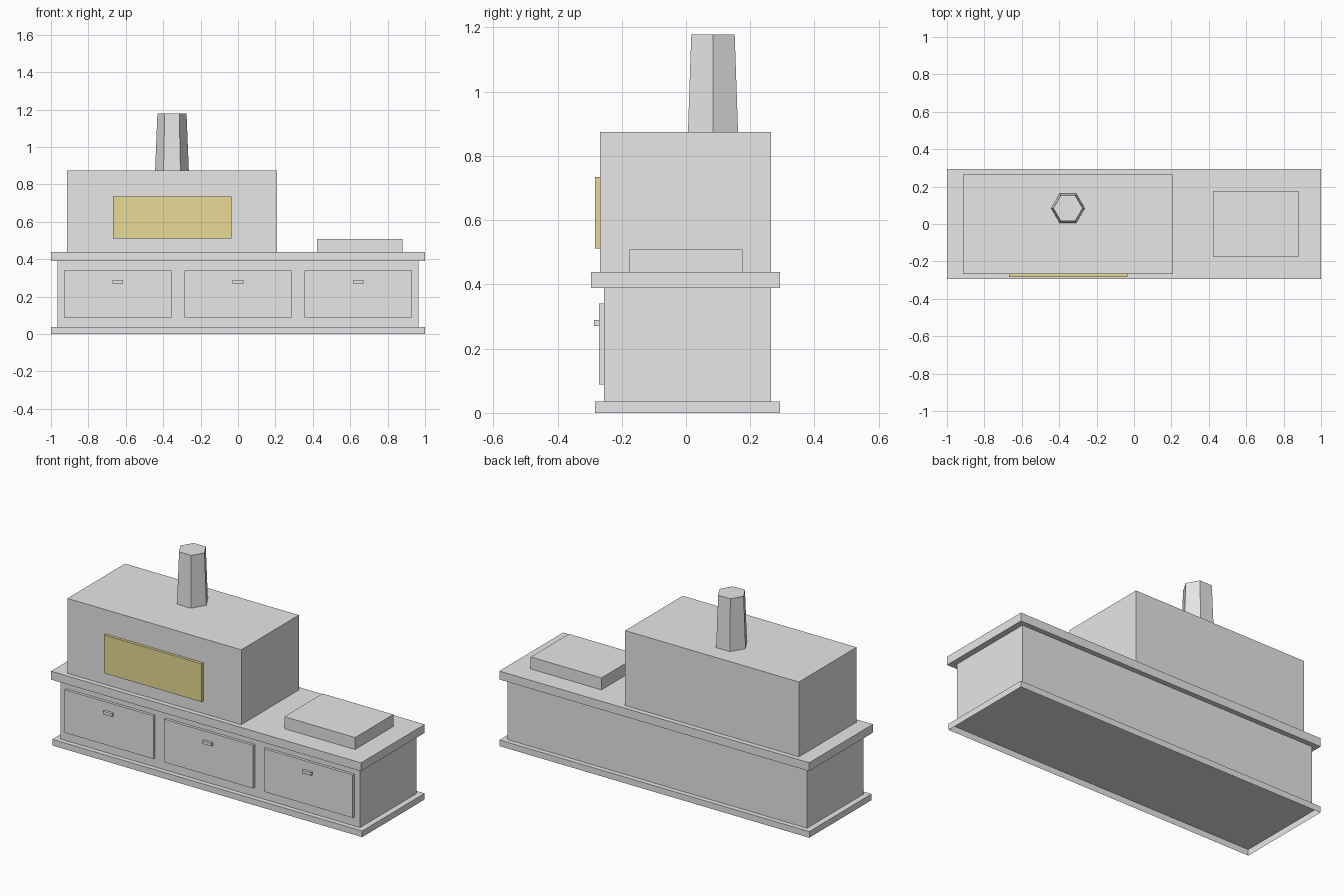
import bpy, bmesh, math
from mathutils import Matrix

if "Cube" in bpy.data.objects:
    bpy.data.objects.remove(bpy.data.objects["Cube"])


def material(name, rgb):
    m = bpy.data.materials.new(name)
    m.diffuse_color = (*rgb, 1.0)
    m.use_nodes = True
    m.node_tree.nodes["Principled BSDF"].inputs["Base Color"].default_value = m.diffuse_color
    return m


GREY = material("light_grey", (0.8, 0.8, 0.8))
YELLOW = material("dull_yellow", (0.8, 0.70, 0.295))


def finish(name, bm, mat):
    me = bpy.data.meshes.new(name)
    bm.to_mesh(me)
    bm.free()
    me.materials.append(mat)
    ob = bpy.data.objects.new(name, me)
    bpy.context.collection.objects.link(ob)
    return ob


def box(name, x, y, z, mat=GREY, open_bottom=False):
    """Box spanning the (min, max) ranges x, y, z."""
    bm = bmesh.new()
    size = [r[1] - r[0] for r in (x, y, z)]
    mid = [(r[0] + r[1]) / 2 for r in (x, y, z)]
    bmesh.ops.create_cube(bm, size=1, matrix=Matrix.Translation(mid) @ Matrix.Diagonal((*size, 1)))
    if open_bottom:
        down = [f for f in bm.faces if f.normal.z < -0.9]
        bmesh.ops.delete(bm, geom=down, context='FACES_ONLY')
    return finish(name, bm, mat)


# Cabinet: hollow plinth, body and worktop
box("plinth", (-1, 1), (-0.283, 0.292), (0, 0.036), open_bottom=True)
box("cabinet_body", (-0.966, 0.966), (-0.255, 0.264), (0.036, 0.389))
box("worktop", (-1, 1), (-0.295, 0.293), (0.389, 0.438))

# Three drawers with small handles
for i, cx in enumerate((-0.643, 0.0, 0.643), 1):
    box(f"drawer_front_{i}", (cx - 0.287, cx + 0.287), (-0.271, -0.255), (0.089, 0.34))
    box(f"drawer_handle_{i}", (cx - 0.029, cx + 0.029), (-0.286, -0.271), (0.271, 0.289))

# Oven block with its yellow window panel
box("oven_block", (-0.914, 0.208), (-0.267, 0.264), (0.438, 0.875))
box("oven_window", (-0.668, -0.036), (-0.283, -0.267), (0.511, 0.734), YELLOW)

# Low slab on the right of the worktop
box("side_slab", (0.422, 0.879), (-0.176, 0.176), (0.438, 0.508))

# Tapered six-sided chimney, corners pointing along x
bm = bmesh.new()
rings = [[bm.verts.new((-0.353 + r * math.cos(k * math.pi / 3),
                        0.084 + r * math.sin(k * math.pi / 3), z)) for k in range(6)]
         for r, z in ((0.09, 0.875), (0.078, 1.178))]
for k in range(6):
    n = (k + 1) % 6
    bm.faces.new((rings[0][k], rings[0][n], rings[1][n], rings[1][k]))
bm.faces.new(rings[1])
finish("chimney", bm, GREY)
